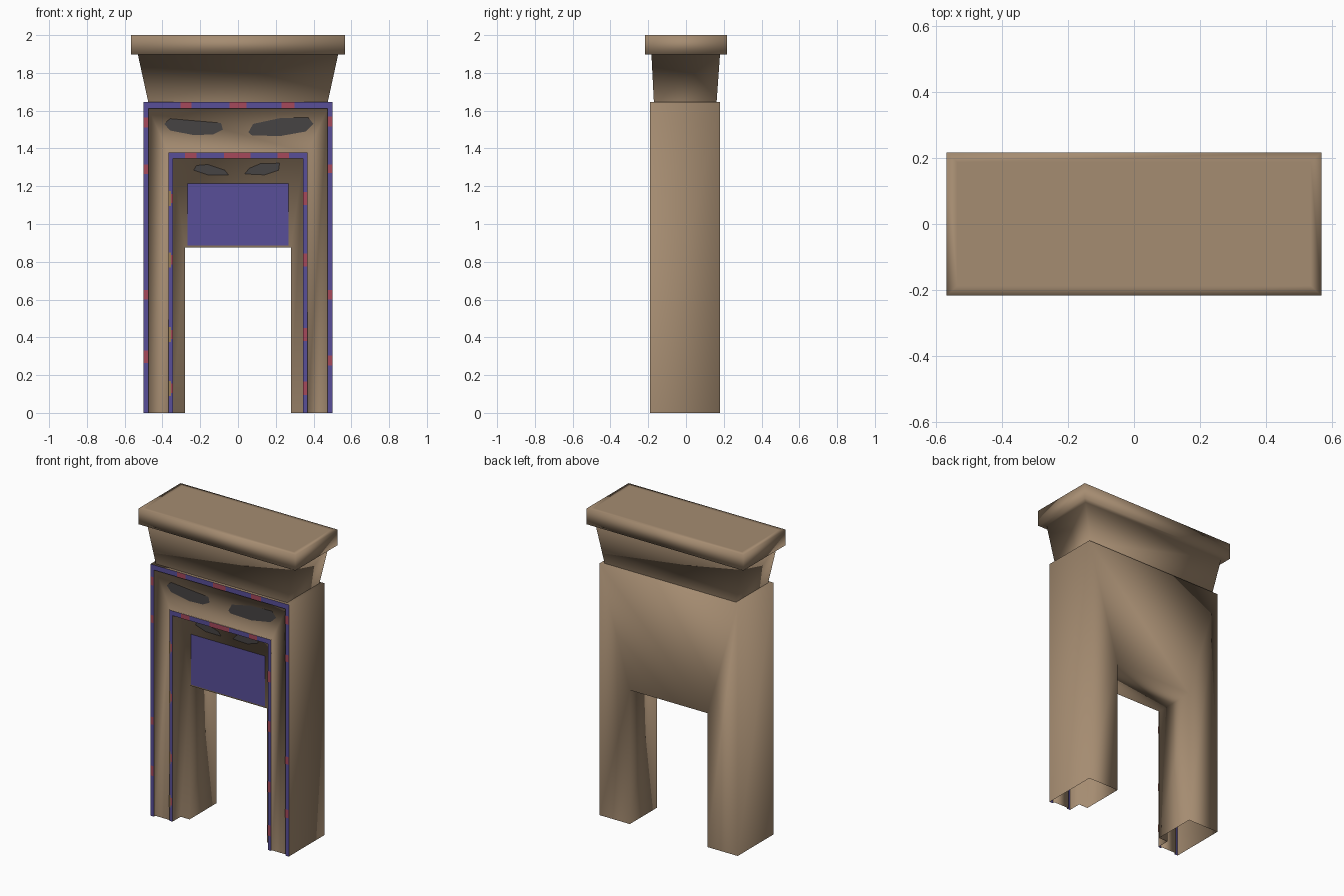
import bpy, bmesh

if "Cube" in bpy.data.objects:
    bpy.data.objects.remove(bpy.data.objects["Cube"])

def mat(name, rgb):
    m = bpy.data.materials.new(name)
    m.diffuse_color = (*rgb, 1)
    m.use_nodes = True
    m.node_tree.nodes["Principled BSDF"].inputs["Base Color"].default_value = m.diffuse_color
    return m

TAN = mat("tan_stone", (0.376, 0.262, 0.165))
BLUE = mat("blue_paint", (0.098, 0.078, 0.315))
RED = mat("red_paint", (0.38, 0.065, 0.105))
GOLD = mat("gold_paint", (0.31, 0.2, 0.09))
DARK = mat("dark_grey", (0.062, 0.056, 0.056))

def finish(name, bm, mats, smooth=False):
    me = bpy.data.meshes.new(name)
    bm.normal_update()
    bm.to_mesh(me)
    bm.free()
    for m in mats:
        me.materials.append(m)
    for p in me.polygons:
        p.use_smooth = smooth and p.material_index == 0
    ob = bpy.data.objects.new(name, me)
    bpy.context.collection.objects.link(ob)
    return ob

# Portal body: a stepped section carried round an upside-down U (half width, height, y)
F, FLOOR, STRIP2, INNER, BACK = -0.19, -0.175, -0.185, -0.10, 0.18
SECTION = [
    (0.28, 0.875, BACK), (0.5, 1.645, BACK), (0.5, 1.645, F),
    (0.475, 1.612, F), (0.475, 1.612, FLOOR),
    (0.367, 1.378, FLOOR), (0.367, 1.378, STRIP2),
    (0.345, 1.347, STRIP2), (0.345, 1.347, INNER), (0.28, 0.875, INNER)]
bm = bmesh.new()
rings = [[bm.verts.new(c) for c in ((-w, y, 0), (-w, y, h), (w, y, h), (w, y, 0))]
         for w, h, y in SECTION]
for i, a in enumerate(rings):
    b = rings[(i + 1) % len(rings)]
    for j in range(3):
        f = bm.faces.new((a[j], a[j + 1], b[j + 1], b[j]))
        f.material_index = 1 if i in (2, 6) else 0      # the two painted bands
bmesh.ops.recalc_face_normals(bm, faces=bm.faces)
# make sure the outside points outward
bm.normal_update()
outer = next(f for f in bm.faces if all(v.co.x > 0.49 for v in f.verts))
if outer.normal.x < 0:
    bmesh.ops.reverse_faces(bm, faces=bm.faces)
finish("portal_body", bm, [TAN, BLUE], True)

# Neck and cornice: stacked rectangles (half x, front y, back y, z)
STACK = [(0.475, -0.17, 0.162, 1.645), (0.53, -0.183, 0.18, 1.897),
         (0.567, -0.217, 0.217, 1.897), (0.567, -0.217, 0.217, 2.0),
         (0.535, -0.187, 0.187, 2.0)]
bm = bmesh.new()
rings = [[bm.verts.new(c) for c in ((-x, y0, z), (x, y0, z), (x, y1, z), (-x, y1, z))]
         for x, y0, y1, z in STACK]
for a, b in zip(rings, rings[1:]):
    for j in range(4):
        k = (j + 1) % 4
        bm.faces.new((a[j], a[k], b[k], b[j]))
bm.faces.new(rings[-1])
finish("cornice", bm, [TAN], True)

# Flat painted shapes that face the front
def plates(name, polys, y, material):
    bm = bmesh.new()
    for pts in polys:
        f = bm.faces.new([bm.verts.new((x, y, z)) for x, z in pts])
        f.normal_update()
        if f.normal.y > 0:
            f.normal_flip()
    finish(name, bm, [material])

def rect(x0, x1, z0, z1):
    return [(x0, z0), (x1, z0), (x1, z1), (x0, z1)]

# Blue panel above the doorway
plates("door_panel", [rect(-0.268, 0.268, 0.885, 1.215)], INNER - 0.003, BLUE)

# Red and gold marks on the painted bands
outer_marks = [rect(a, b, 1.612, 1.645) for a, b in ((-0.305, -0.245), (-0.045, 0.045), (0.23, 0.3))]
for side, spans in ((-1, ((0.265, 0.33), (0.6, 0.65), (1.265, 1.315), (1.51, 1.565))),
                    (1, ((0.25, 0.305), (0.6, 0.65), (1.27, 1.315), (1.515, 1.57)))):
    outer_marks += [rect(*sorted((side * 0.475, side * 0.5)), a, b) for a, b in spans]
plates("outer_band_marks", outer_marks, F - 0.002, RED)

inner_marks = [rect(a, b, 1.347, 1.378) for a, b in ((-0.28, -0.22), (-0.075, 0.065), (0.21, 0.27))]
gold_marks = []
for z in (0.13, 0.415, 0.81, 1.135):
    inner_marks.append(rect(0.345, 0.367, z - 0.035, z + 0.035))
    inner_marks.append(rect(-0.356, -0.345, z - 0.025, z + 0.025))
    gold_marks.append(rect(-0.367, -0.356, z - 0.04, z + 0.04))
plates("inner_band_marks", inner_marks, STRIP2 - 0.002, RED)
plates("inner_band_gold_marks", gold_marks, STRIP2 - 0.002, GOLD)

# Dark patches on the two friezes
plates("upper_frieze_patches", [
    [(-0.39, 1.53), (-0.36, 1.558), (-0.27, 1.55), (-0.09, 1.535),
     (-0.08, 1.5), (-0.13, 1.475), (-0.23, 1.47), (-0.36, 1.495)],
    [(0.055, 1.485), (0.08, 1.53), (0.22, 1.56), (0.37, 1.565),
     (0.4, 1.53), (0.36, 1.49), (0.22, 1.465), (0.07, 1.47)]], FLOOR - 0.003, DARK)
plates("lower_frieze_patches", [
    [(-0.235, 1.285), (-0.22, 1.31), (-0.16, 1.315), (-0.07, 1.285), (-0.05, 1.26), (-0.16, 1.26)],
    [(0.035, 1.265), (0.06, 1.295), (0.12, 1.32), (0.22, 1.322), (0.215, 1.285), (0.14, 1.26)]],
    INNER - 0.003, DARK)
